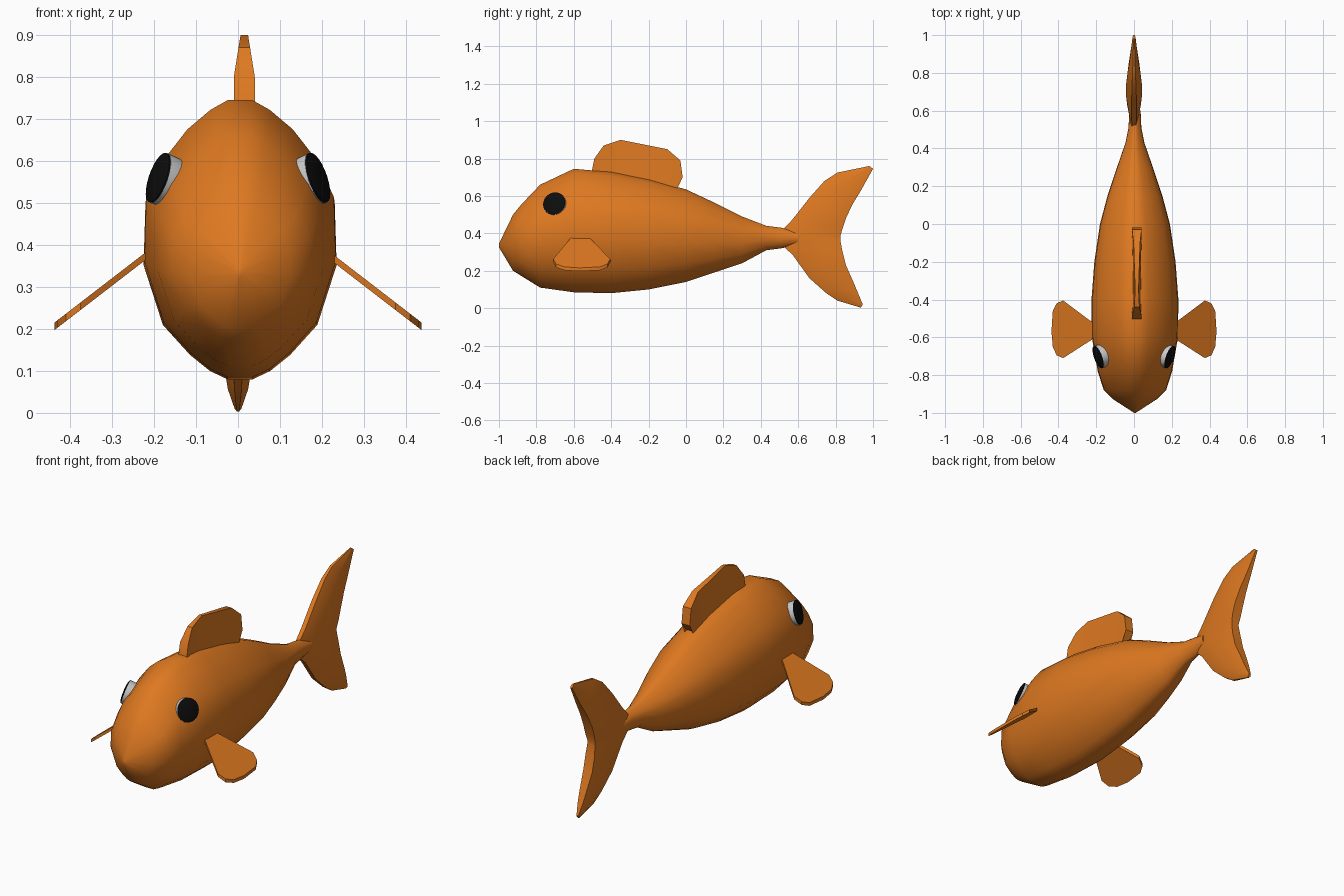
import bpy, bmesh, math
from mathutils import Vector

if "Cube" in bpy.data.objects:
    bpy.data.objects.remove(bpy.data.objects["Cube"])


def material(name, color):
    m = bpy.data.materials.new(name)
    m.diffuse_color = (*color, 1)
    m.use_nodes = True
    m.node_tree.nodes["Principled BSDF"].inputs["Base Color"].default_value = m.diffuse_color
    return m


ORANGE = material("orange", (0.73, 0.19, 0.015))
WHITE = material("white", (0.8, 0.8, 0.8))
BLACK = material("black", (0.004, 0.004, 0.004))


def finish(obj, mat, angle):
    obj.data.materials.append(mat)
    bpy.ops.object.select_all(action='DESELECT')
    obj.select_set(True)
    bpy.context.view_layer.objects.active = obj
    bpy.ops.object.shade_smooth_by_angle(angle=math.radians(angle))
    return obj


def loft(name, rings, mat, angle=40):
    """Skin a list of equal-length rings and cap both ends."""
    bm = bmesh.new()
    vs = [[bm.verts.new(p) for p in r] for r in rings]
    n = len(vs[0])
    for a, b in zip(vs, vs[1:]):
        for i in range(n):
            j = (i + 1) % n
            bm.faces.new((a[i], a[j], b[j], b[i]))
    bm.faces.new(vs[0])
    bm.faces.new(vs[-1])
    bmesh.ops.remove_doubles(bm, verts=bm.verts, dist=0.0005)
    bmesh.ops.recalc_face_normals(bm, faces=bm.faces)
    mesh = bpy.data.meshes.new(name)
    bm.to_mesh(mesh)
    bm.free()
    obj = bpy.data.objects.new(name, mesh)
    bpy.context.collection.objects.link(obj)
    return finish(obj, mat, angle)


# Body: one half cross-section (x, z as fractions) scaled along the length
half = [(0.13, 1), (0.31, .965), (.55, .895), (.81, .78), (.98, .65),
        (1, .42), (.8, .2), (.52, .09), (.31, .03), (0.13, 0)]
section = half + [(-x, z) for x, z in reversed(half)]
stations = [  # y, bottom, top, half width
    (-1.0, .325, .345, .004), (-.925, .20, .50, .12), (-.88, .172, .555, .165),
    (-.78, .11, .66, .197), (-.6, .085, .745, .228), (-.4, .08, .728, .23),
    (-.2, .10, .69, .215), (0, .14, .635, .185), (.15, .19, .565, .145),
    (.3, .24, .49, .095), (.43, .31, .44, .05), (.51, .32, .43, .034),
    (.6, .34, .41, .03)]
loft("body", [[(.005 + w * x, y, b + (t - b) * z) for x, z in section]
              for y, b, t, w in stations], ORANGE)

# Tail fin: leading edge, trailing edge, half thickness from top to bottom
tail = [(.98, .76, 1.0, .745, .008), (.81, .725, .93, .62, .024),
        (.74, .68, .89, .555, .034), (.66, .59, .855, .48, .042),
        (.57, .475, .835, .42, .042), (.50, .40, .825, .385, .036),
        (.50, .35, .825, .365, .036), (.57, .285, .835, .31, .042),
        (.66, .16, .855, .23, .042), (.75, .08, .895, .14, .032),
        (.81, .04, .92, .08, .024), (.935, .003, .945, .02, .008)]
rings = []
for y0, z0, y1, z1, h in tail:
    ym, zm = y0 + (y1 - y0) * .4, z0 + (z1 - z0) * .4
    rings.append([(-.3 * h, y0, z0), (.3 * h, y0, z0), (h, ym, zm),
                  (.65 * h, y1, z1), (-.65 * h, y1, z1), (-h, ym, zm)])
loft("tail_fin", rings, ORANGE)

# Dorsal fin: base point and top point along the back
dorsal = [(-.51, .69, -.505, .725), (-.48, .68, -.49, .80), (-.44, .66, -.44, .87),
          (-.35, .65, -.35, .90), (-.12, .62, -.10, .85), (-.08, .61, -.03, .79),
          (-.07, .60, -.018, .70), (-.065, .60, -.06, .65)]
rings = []
for y0, z0, y1, z1 in dorsal:
    h = .025 - .016 * max(0, (z1 - .8) / .1)
    rings.append([(.015 - .025, y0, z0), (.015 + .025, y0, z0),
                  (.015 + h, y1, z1), (.015 - h, y1, z1)])
loft("dorsal_fin", rings, ORANGE, 30)

# Side fins: flat paddles sloping down and outward
fin = [(.18, -.59), (.235, -.62), (.375, -.71), (.41, -.695), (.43, -.65), (.437, -.57),
       (.43, -.46), (.41, -.42), (.375, -.405), (.235, -.51), (.18, -.54)]
for side, s in (("left", -1), ("right", 1)):
    rings = [[(s * x, y, .362 - (x - .235) * .77 + d) for x, y in fin]
             for d in (-.009, .009)]
    loft(side + "_side_fin", rings, ORANGE, 30)

    # Eyes: white drum with a black disc facing out, forward and up
    n = Vector((s * .89, -.33, .31)).normalized()
    u = n.orthogonal().normalized()
    v = n.cross(u)
    c = Vector((s * .19, -.705, .56))

    def circle(r, depth):
        return [c + n * depth + r * (u * math.cos(a) + v * math.sin(a))
                for a in (k * math.tau / 24 for k in range(24))]

    loft(side + "_eye", [circle(.045, -.08), circle(.06, -.035), circle(.063, -.002)], WHITE)
    loft(side + "_pupil", [circle(.062, -.006), circle(.062, .002), circle(.045, .008)], BLACK)
